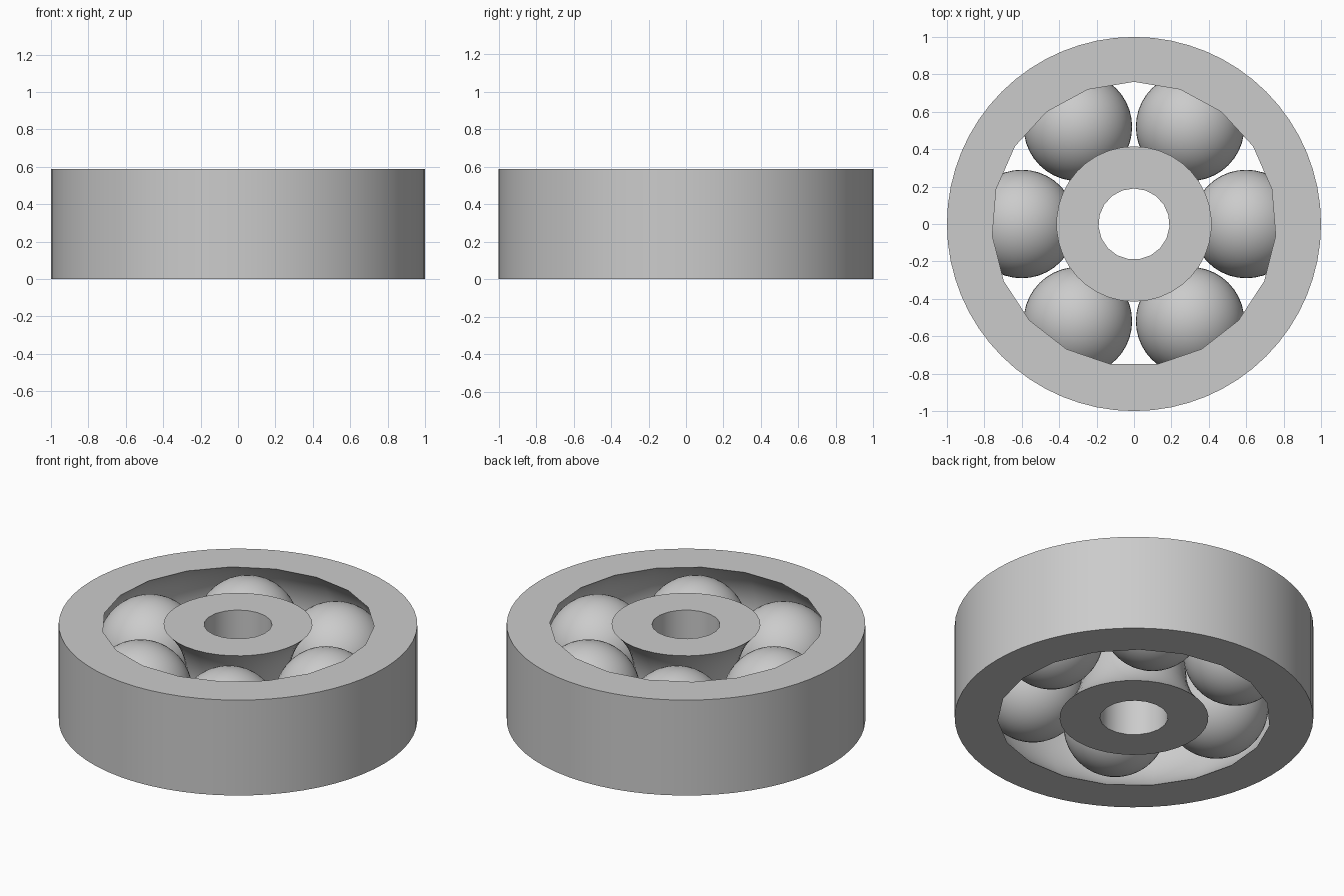
import bpy, bmesh
from math import sin, cos, tau, pi, radians

cube = bpy.data.objects.get("Cube")
if cube:
    bpy.data.objects.remove(cube, do_unlink=True)

HEIGHT = 0.587
MID = HEIGHT / 2

steel = bpy.data.materials.new("steel grey")
steel.use_nodes = True
steel.diffuse_color = (0.6, 0.6, 0.6, 1)
steel.node_tree.nodes["Principled BSDF"].inputs["Base Color"].default_value = (0.6, 0.6, 0.6, 1)


def finish(obj, name):
    obj.name = name
    obj.data.materials.append(steel)
    bpy.ops.object.select_all(action='DESELECT')
    obj.select_set(True)
    bpy.context.view_layer.objects.active = obj
    bpy.ops.object.shade_smooth_by_angle(angle=radians(30))


def lathe(bm, profile, sides):
    """Spin (radius, z) points round z; return the first and last rings."""
    rings = []
    for r, z in profile:
        rings.append([bm.verts.new((r * sin(tau * i / sides), r * cos(tau * i / sides), z))
                      for i in range(sides)])
    for low, high in zip(rings, rings[1:]):
        for i in range(sides):
            j = (i + 1) % sides
            bm.faces.new((low[i], low[j], high[j], high[i]))
    return rings[0], rings[-1]


def annulus(bm, a, b):
    """Fill between two concentric rings that may differ in side count."""
    n, m = len(a), len(b)
    i = j = 0
    while i < n or j < m:
        if (i + 1) * m <= (j + 1) * n:
            bm.faces.new((a[i % n], a[(i + 1) % n], b[j % m]))
            i += 1
        else:
            bm.faces.new((a[i % n], b[(j + 1) % m], b[j % m]))
            j += 1


def groove(rim, deepest, steps=16):
    """Circular arc from rim to rim, reaching the deepest radius at mid height."""
    sag = deepest - rim
    radius = (MID ** 2 + sag ** 2) / (2 * abs(sag))
    sign = 1 if sag > 0 else -1
    centre = deepest - sign * radius
    points = []
    for i in range(steps + 1):
        z = -MID * cos(pi * i / steps)
        points.append((centre + sign * (radius ** 2 - z ** 2) ** 0.5, MID + z))
    return points


def race(name, inner, inner_sides, outer, outer_sides):
    bm = bmesh.new()
    inner_ends = lathe(bm, inner, inner_sides)
    outer_ends = lathe(bm, outer, outer_sides)
    # flat end faces
    for a, b in zip(inner_ends, outer_ends):
        annulus(bm, a, b)
    bmesh.ops.recalc_face_normals(bm, faces=bm.faces)
    mesh = bpy.data.meshes.new(name)
    bm.to_mesh(mesh)
    bm.free()
    obj = bpy.data.objects.new(name, mesh)
    bpy.context.collection.objects.link(obj)
    finish(obj, name)


def wall(radius):
    return [(radius, 0), (radius, HEIGHT)]


# Outer and inner rings, each with a rounded track for the balls
race("outer_race", groove(0.76, 0.905), 19, wall(1.0), 64)
race("inner_race", wall(0.19), 19, groove(0.415, 0.29), 38)

# Six balls spaced evenly round the track
for i in range(6):
    a = tau * i / 6
    bpy.ops.mesh.primitive_uv_sphere_add(segments=40, ring_count=24, radius=0.29,
                                         location=(0.6 * cos(a), 0.6 * sin(a), MID))
    finish(bpy.context.object, f"ball_{i + 1}")
